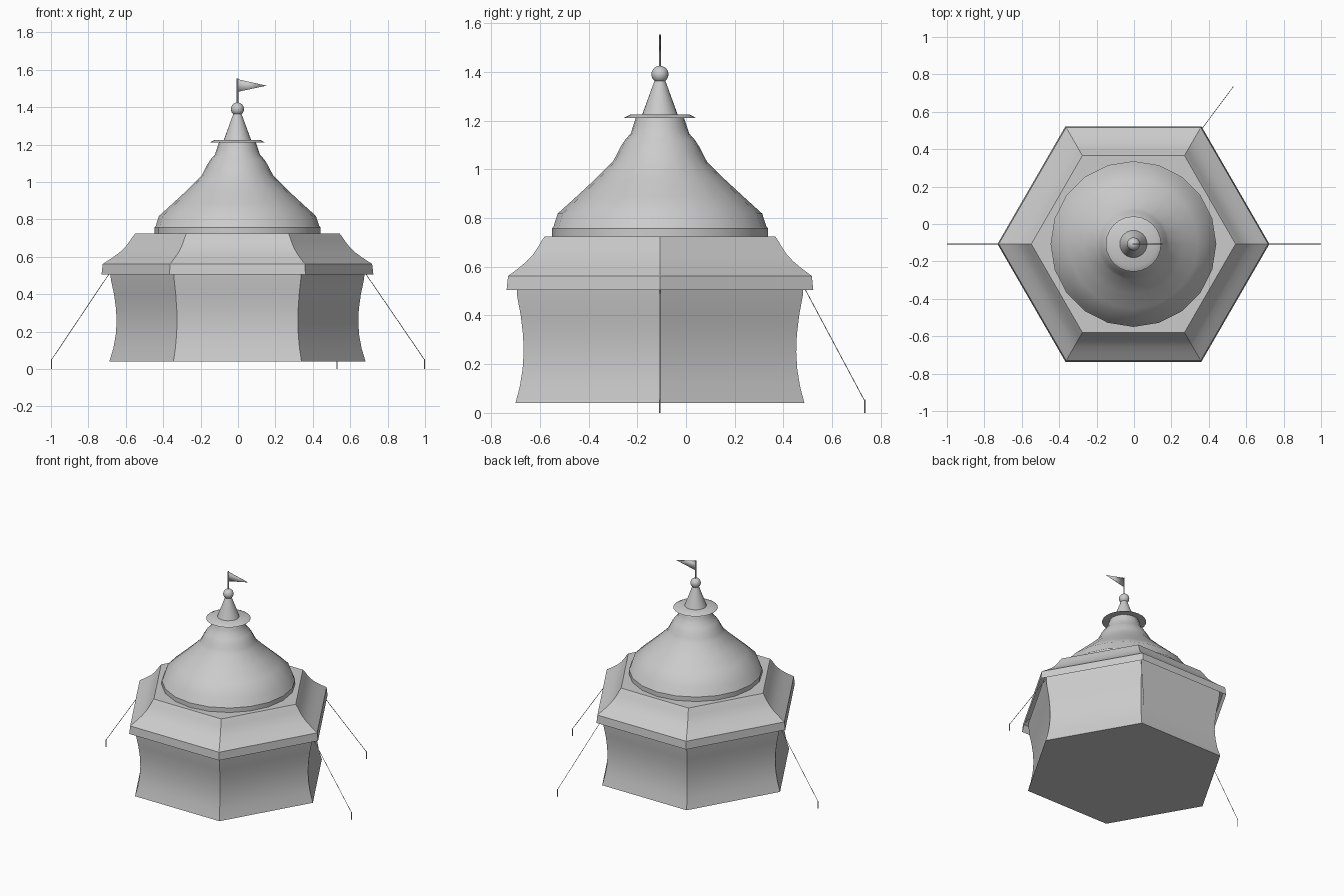
import bpy, bmesh, math
from mathutils import Vector

if "Cube" in bpy.data.objects:
    bpy.data.objects.remove(bpy.data.objects["Cube"])

CX, CY = -0.003, -0.107   # tent axis


def finish(bm, name, angle=30):
    bmesh.ops.recalc_face_normals(bm, faces=bm.faces)
    me = bpy.data.meshes.new(name)
    bm.to_mesh(me)
    bm.free()
    ob = bpy.data.objects.new(name, me)
    bpy.context.collection.objects.link(ob)
    bpy.ops.object.select_all(action='DESELECT')
    ob.select_set(True)
    bpy.context.view_layer.objects.active = ob
    bpy.ops.object.shade_smooth_by_angle(angle=math.radians(angle))
    return ob


def lathe(name, profile, sides, cap_bottom=True, cap_top=True, x=CX, y=CY):
    """Stack of regular polygons from (radius, z) pairs, first corner on +x."""
    bm = bmesh.new()
    rings = []
    for r, z in profile:
        angles = [2 * math.pi * i / sides for i in range(sides)]
        rings.append([bm.verts.new((x + r * math.cos(a), y + r * math.sin(a), z)) for a in angles])
    for lo, hi in zip(rings, rings[1:]):
        for i in range(sides):
            j = (i + 1) % sides
            bm.faces.new((lo[i], lo[j], hi[j], hi[i]))
    if cap_bottom:
        bm.faces.new(rings[0][::-1])
    if cap_top:
        bm.faces.new(rings[-1])
    return finish(bm, name)


def rod(name, a, b, radius, sides=6):
    a, b = Vector(a), Vector(b)
    d = b - a
    bm = bmesh.new()
    bmesh.ops.create_cone(bm, cap_ends=True, segments=sides, radius1=radius,
                          radius2=radius, depth=d.length)
    ob = finish(bm, name, 65)
    ob.rotation_mode = 'QUATERNION'
    ob.rotation_quaternion = d.to_track_quat('Z', 'Y')
    ob.location = (a + b) / 2
    return ob


# hexagonal cloth walls, pinched at mid height
walls = [(0.685, 0.04), (0.664, 0.11), (0.651, 0.18), (0.646, 0.25), (0.649, 0.32),
         (0.660, 0.40), (0.677, 0.48), (0.682, 0.56)]
lathe("tent_walls", walls, 6)

# flared hexagonal lower roof with hanging valance (open below)
eave = [(0.727, 0.505), (0.720, 0.562), (0.672, 0.593), (0.632, 0.622), (0.602, 0.650),
        (0.577, 0.682), (0.562, 0.705), (0.546, 0.725)]
lathe("lower_roof", eave, 6, cap_bottom=False)

# round upper roof with base band and bell-shaped neck
upper = [(0.443, 0.724), (0.443, 0.758), (0.437, 0.765), (0.420, 0.818), (0.345, 0.886),
         (0.265, 0.960), (0.193, 1.032), (0.178, 1.060), (0.162, 1.092), (0.144, 1.120),
         (0.120, 1.147), (0.111, 1.175), (0.098, 1.215)]
lathe("upper_roof", upper, 20)

# brim, finial cone, ball and flag pole
lathe("brim", [(0.148, 1.211), (0.122, 1.225)], 24)
lathe("finial_cone", [(0.074, 1.222), (0.018, 1.375)], 24)
bm = bmesh.new()
bmesh.ops.create_uvsphere(bm, u_segments=20, v_segments=12, radius=0.035)
finish(bm, "finial_ball").location = (CX, CY, 1.39)
lathe("flag_pole", [(0.0045, 1.40), (0.0045, 1.553)], 8)

# triangular pennant
bm = bmesh.new()
corners = [(0, 1.55), (0.156, 1.515), (0, 1.482)]
bm.faces.new([bm.verts.new((CX + x, CY, z)) for x, z in corners])
flag = finish(bm, "pennant")
mod = flag.modifiers.new("thickness", 'SOLIDIFY')
mod.thickness = 0.004
mod.offset = 0

# guy ropes and ground pegs
ropes = [("left", (-0.685, CY), (-0.997, CY)),
         ("right", (0.679, CY), (0.997, CY)),
         ("back", (0.345, 0.485), (0.53, 0.733))]
for side, top, foot in ropes:
    rod(f"{side}_rope", (*top, 0.515), (*foot, 0.05), 0.0018)
    rod(f"{side}_peg", (*foot, 0.0), (*foot, 0.054), 0.003)
